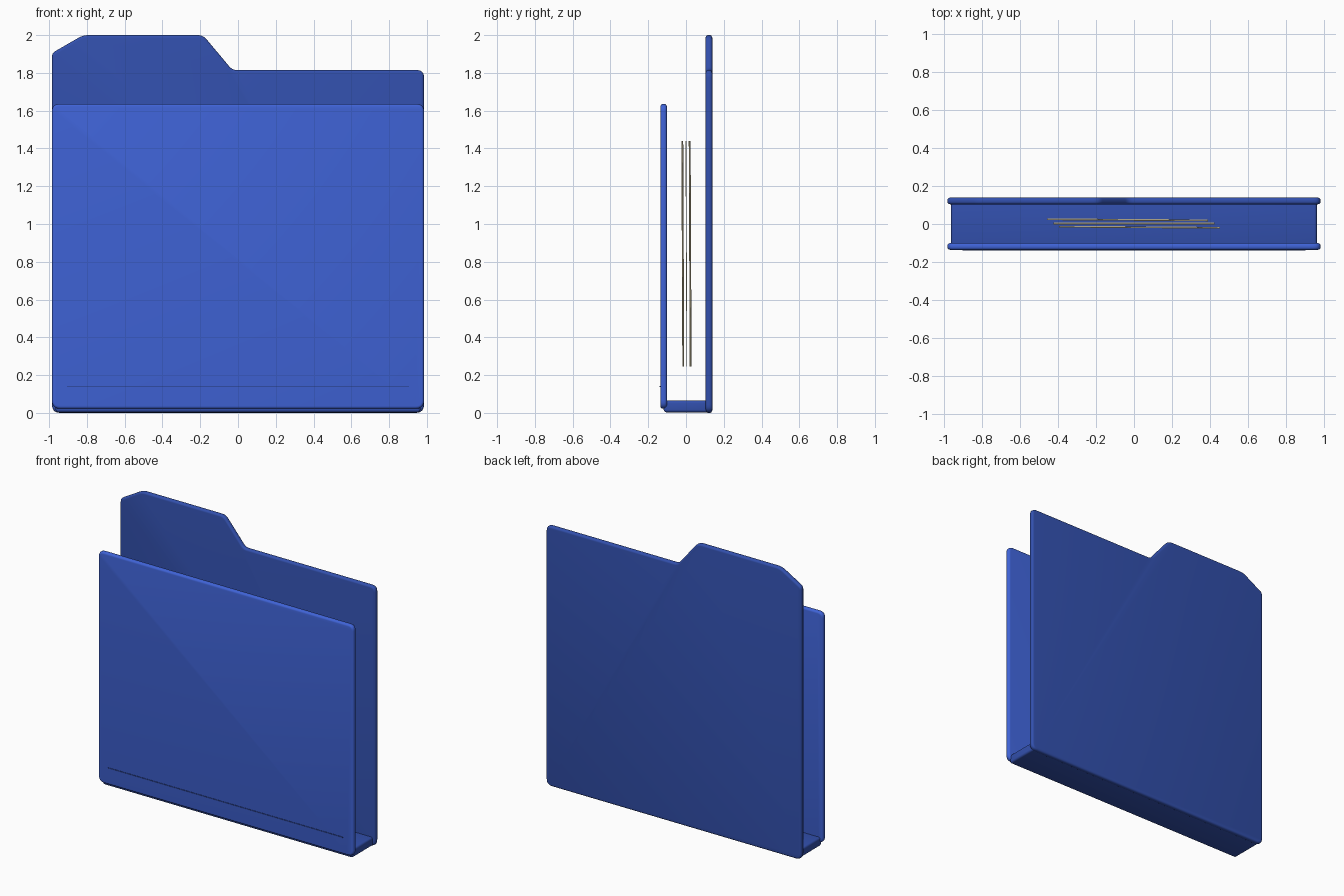
import bpy, bmesh, math
from mathutils import Vector

if "Cube" in bpy.data.objects:
    bpy.data.objects.remove(bpy.data.objects["Cube"])


def material(name, rgb):
    m = bpy.data.materials.new(name)
    m.diffuse_color = (*rgb, 1)
    m.use_nodes = True
    m.node_tree.nodes["Principled BSDF"].inputs["Base Color"].default_value = m.diffuse_color
    return m


FRONT = material("bright_blue", (0.05, 0.125, 0.68))
BACK = material("deep_blue", (0.032, 0.08, 0.42))
CREASE = material("crease_blue", (0.03, 0.07, 0.36))
PAPER = material("cream_paper", (0.88, 0.78, 0.5))


def finish(ob, mat, bevel, segments=4):
    ob.data.materials.append(mat)
    bpy.context.view_layer.objects.active = ob
    ob.select_set(True)
    if bevel:
        b = ob.modifiers.new("rounded_edges", 'BEVEL')
        b.width, b.segments = bevel, segments
        b.limit_method, b.angle_limit = 'ANGLE', math.radians(50)
        bpy.ops.object.modifier_apply(modifier=b.name)
    bpy.ops.object.shade_smooth_by_angle(angle=math.radians(35))
    ob.select_set(False)


def rounded(points, steps=6):
    """Round each (x, z, radius) corner with a small curve."""
    out = []
    n = len(points)
    for i, (x, z, r) in enumerate(points):
        p = Vector((x, z))
        a = p + (Vector(points[i - 1][:2]) - p).normalized() * r
        c = p + (Vector(points[(i + 1) % n][:2]) - p).normalized() * r
        for k in range(steps + 1):
            t = k / steps
            out.append(a * (1 - t) ** 2 + p * 2 * t * (1 - t) + c * t * t)
    return out


def panel(name, points, y0, y1, mat):
    bm = bmesh.new()
    face = bm.faces.new([bm.verts.new((p.x, y0, p.y)) for p in rounded(points)])
    ext = bmesh.ops.extrude_face_region(bm, geom=[face])
    verts = [v for v in ext["geom"] if isinstance(v, bmesh.types.BMVert)]
    bmesh.ops.translate(bm, verts=verts, vec=(0, y1 - y0, 0))
    bmesh.ops.recalc_face_normals(bm, faces=bm.faces)
    me = bpy.data.meshes.new(name)
    bm.to_mesh(me)
    bm.free()
    ob = bpy.data.objects.new(name, me)
    bpy.context.collection.objects.link(ob)
    finish(ob, mat, 0.014)
    return ob


def box(name, lo, hi, mat, bevel=0):
    bpy.ops.mesh.primitive_cube_add(size=1, location=[(a + b) / 2 for a, b in zip(lo, hi)])
    ob = bpy.context.object
    ob.name = name
    ob.scale = [b - a for a, b in zip(lo, hi)]
    bpy.ops.object.transform_apply(location=False, rotation=False, scale=True)
    finish(ob, mat, bevel)
    return ob


# Back cover with the index tab
panel("back_cover", [(-0.985, 0, 0.045), (0.985, 0, 0.045), (0.985, 1.815, 0.04),
                     (-0.03, 1.815, 0.025), (-0.185, 2.0, 0.03),
                     (-0.82, 2.0, 0.03), (-0.985, 1.905, 0.02)], 0.104, 0.139, BACK)

# Shorter front cover
panel("front_cover", [(-0.985, 0.022, 0.045), (0.985, 0.022, 0.045),
                      (0.985, 1.635, 0.04), (-0.985, 1.635, 0.04)], -0.136, -0.101, FRONT)

# Bottom spine joining the covers
box("bottom_spine", (-0.965, -0.118, 0.003), (0.965, 0.122, 0.065), BACK, 0.014)

# Fold crease near the foot of the front cover
box("fold_crease", (-0.905, -0.139, 0.136), (0.905, -0.13, 0.143), CREASE)

# Loose sheets of paper standing between the covers
for i, (x, y, turn) in enumerate([(-0.035, 0.022, -0.4), (0.0, 0.002, 0.0), (0.03, -0.017, -0.4)]):
    sheet = box(f"paper_sheet_{i + 1}", (x - 0.425, y - 0.002, 0.245),
                (x + 0.425, y + 0.002, 1.44), PAPER)
    sheet.rotation_euler = (math.radians(0.25), 0, math.radians(turn))
